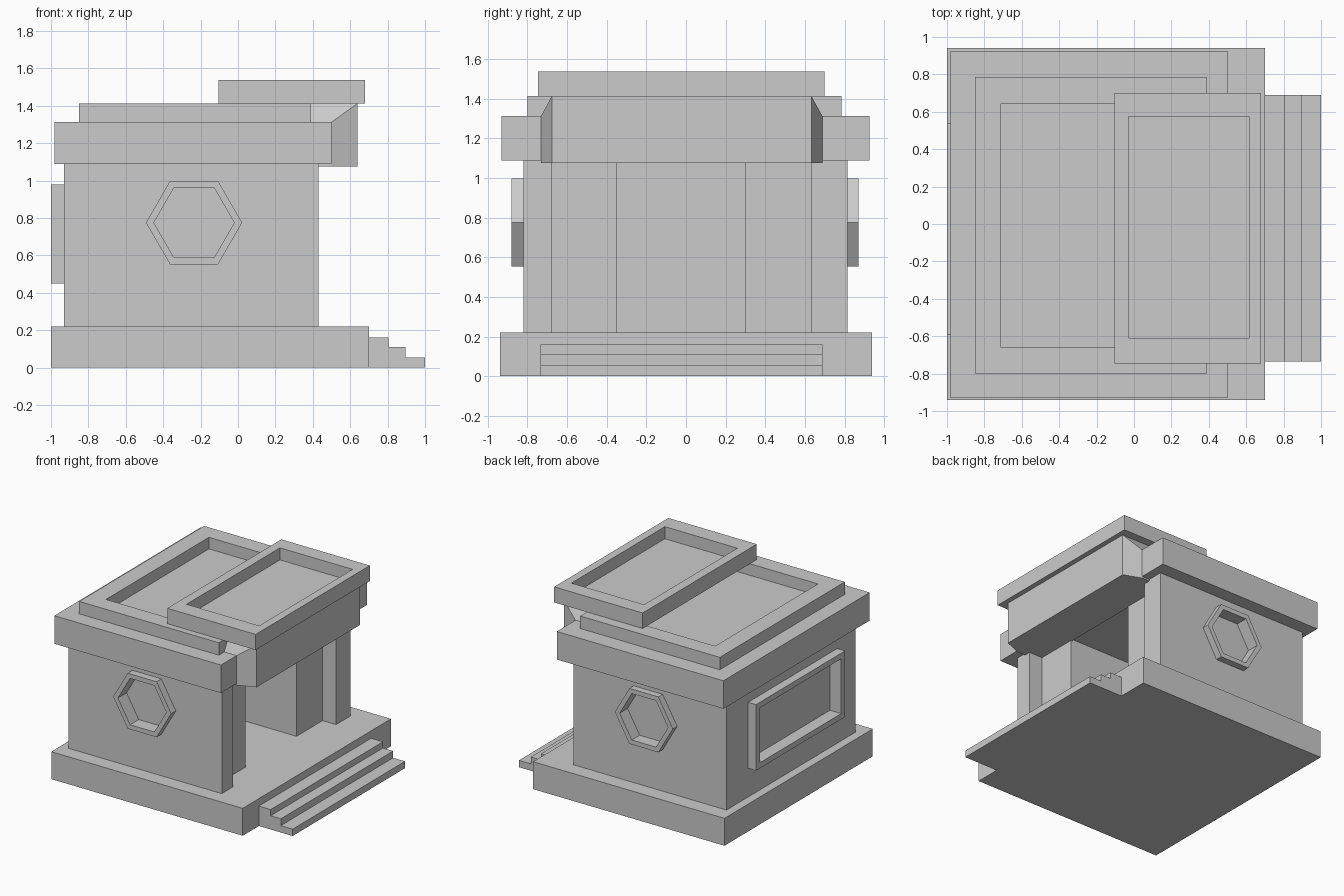
import bpy, bmesh, math
from mathutils import Vector

if "Cube" in bpy.data.objects:
    bpy.data.objects.remove(bpy.data.objects["Cube"])


def loft(name, loops):
    """Bridge equal-length point loops into a closed solid with capped ends."""
    bm = bmesh.new()
    rings = [[bm.verts.new(p) for p in loop] for loop in loops]
    n = len(rings[0])
    for a, b in zip(rings, rings[1:]):
        for i in range(n):
            j = (i + 1) % n
            bm.faces.new((a[i], a[j], b[j], b[i]))
    bm.faces.new(rings[0])
    bm.faces.new(rings[-1])
    bmesh.ops.recalc_face_normals(bm, faces=bm.faces)
    mesh = bpy.data.meshes.new(name)
    bm.to_mesh(mesh)
    bm.free()
    ob = bpy.data.objects.new(name, mesh)
    bpy.context.collection.objects.link(ob)
    return ob


# Place a 2D outline (a, b) at depth h along one axis
def on_z(pts, h):
    return [(a, b, h) for a, b in pts]


def on_y(pts, h):
    return [(a, h, b) for a, b in pts]


def on_x(pts, h):
    return [(h, a, b) for a, b in pts]


def rect(a0, a1, b0, b1):
    return [(a0, b0), (a1, b0), (a1, b1), (a0, b1)]


def hexagon(cx, cz, r):
    return [(cx + r * math.cos(k * math.pi / 3), cz + r * math.sin(k * math.pi / 3))
            for k in range(6)]


def prism(name, place, pts, h0, h1):
    return loft(name, [place(pts, h0), place(pts, h1)])


def tray(name, place, outer, inner, back, rim, floor):
    """Solid with a raised border round a sunken panel."""
    return loft(name, [place(outer, back), place(outer, rim),
                       place(inner, rim), place(inner, floor)])


def cut(target, cutter):
    mod = target.modifiers.new("opening", 'BOOLEAN')
    mod.operation = 'DIFFERENCE'
    mod.solver = 'EXACT'
    mod.object = cutter
    cutter.hide_render = True
    cutter.hide_set(True)


# Plinth and stepped entrance
prism("plinth", on_z, rect(-1, 0.7, -0.94, 0.94), 0, 0.22)
steps = [(0.68, 0), (1, 0), (1, 0.055), (0.895, 0.055), (0.895, 0.11),
         (0.805, 0.11), (0.805, 0.16), (0.68, 0.16)]
prism("entrance_steps", on_y, steps, -0.735, 0.69)

# Walls: U-shaped plan open at +x, with inner jambs set back from the wall ends
plan = [(-0.93, -0.82), (0.43, -0.82), (0.43, -0.68), (0.31, -0.68),
        (0.31, -0.35), (-0.8, -0.35), (-0.8, 0.30), (0.31, 0.30),
        (0.31, 0.63), (0.43, 0.63), (0.43, 0.815), (-0.93, 0.815)]
walls = prism("walls", on_z, plan, 0.21, 1.1)

# Hexagonal windows on both sides
for side, rim, name in ((-1, 0.88, "front"), (1, 0.87, "rear")):
    tray(name + "_hex_window", on_y, hexagon(-0.235, 0.775, 0.257),
         hexagon(-0.235, 0.775, 0.215), side * 0.73, side * rim, side * 0.77)
    cut(walls, prism(name + "_hex_cutter", on_y, hexagon(-0.235, 0.775, 0.235),
                     side * 0.75, side * 1.0))

# Wide recessed window on the -x wall
tray("back_window", on_x, rect(-0.59, 0.54, 0.45, 0.98),
     rect(-0.54, 0.49, 0.495, 0.935), -0.86, -1.0, -0.90)
cut(walls, prism("back_window_cutter", on_x, rect(-0.57, 0.52, 0.47, 0.96), -0.88, -1.1))

# Main roof slab and its raised rim
prism("roof_cornice", on_z, rect(-0.98, 0.5, -0.93, 0.925), 1.088, 1.313)
tray("roof_rim", on_z, rect(-0.85, 0.39, -0.80, 0.785),
     rect(-0.71, 0.25, -0.66, 0.645), 1.30, 1.413, 1.32)

# Porch lintel with chamfered front corners, as a convex hull
bm = bmesh.new()
for s in (-1, 1):
    for z in (1.075, 1.313):
        for x, y in ((0.3, 0.71), (0.5, 0.71), (0.64, 0.655)):
            bm.verts.new((x, s * y - 0.022, z))
    for x in (0.3, 0.44, 0.64):
        bm.verts.new((x, s * 0.655 - 0.022, 1.413))
bmesh.ops.convex_hull(bm, input=bm.verts)
bmesh.ops.recalc_face_normals(bm, faces=bm.faces)
mesh = bpy.data.meshes.new("porch_lintel")
bm.to_mesh(mesh)
bm.free()
bpy.context.collection.objects.link(bpy.data.objects.new("porch_lintel", mesh))

# Raised canopy tray over the entrance
tray("entrance_canopy", on_z, rect(-0.105, 0.68, -0.747, 0.70),
     rect(-0.03, 0.615, -0.61, 0.575), 1.412, 1.537, 1.44)
